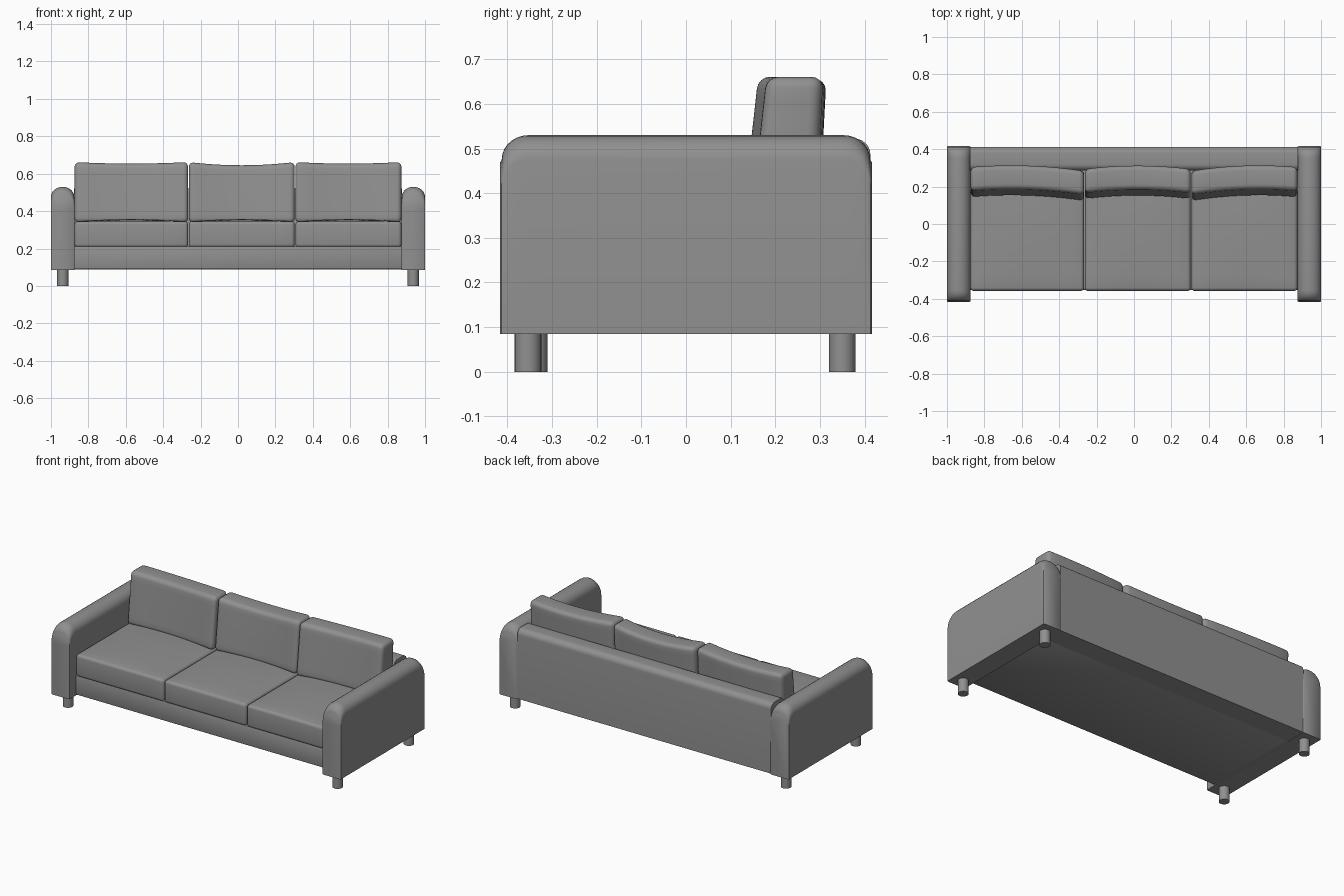
import bpy, bmesh, math
from mathutils import Vector

if "Cube" in bpy.data.objects:
    bpy.data.objects.remove(bpy.data.objects["Cube"])

# Dark grey upholstery
fabric = bpy.data.materials.new("dark_grey")
fabric.diffuse_color = (0.28, 0.28, 0.28, 1)
fabric.use_nodes = True
fabric.node_tree.nodes["Principled BSDF"].inputs["Base Color"].default_value = fabric.diffuse_color


def finish(bm, name, angle=40):
    bmesh.ops.recalc_face_normals(bm, faces=bm.faces)
    me = bpy.data.meshes.new(name)
    bm.to_mesh(me)
    bm.free()
    me.materials.append(fabric)
    ob = bpy.data.objects.new(name, me)
    bpy.context.collection.objects.link(ob)
    bpy.ops.object.select_all(action='DESELECT')
    ob.select_set(True)
    bpy.context.view_layer.objects.active = ob
    bpy.ops.object.shade_smooth_by_angle(angle=math.radians(angle))
    return ob


def rounded_box(lo, hi, bevel, segments=4):
    bm = bmesh.new()
    bmesh.ops.create_cube(bm, size=1)
    for v in bm.verts:
        v.co = Vector([lo[i] + (v.co[i] + 0.5) * (hi[i] - lo[i]) for i in range(3)])
    bmesh.ops.bevel(bm, geom=bm.edges[:], offset=bevel, segments=segments,
                    profile=0.5, affect='EDGES')
    return bm


def cushion(name, lo, hi, bevel, axes, deform):
    """Rounded box, sliced along the given axes, then bent by deform(u, v, w)."""
    bm = rounded_box(lo, hi, bevel)
    for a in axes:
        n = Vector((0, 0, 0))
        n[a] = 1
        for k in range(1, 10):
            p = Vector((0, 0, 0))
            p[a] = lo[a] + bevel + (hi[a] - lo[a] - 2 * bevel) * k / 10
            bmesh.ops.bisect_plane(bm, geom=bm.verts[:] + bm.edges[:] + bm.faces[:],
                                   plane_co=p, plane_no=n)
    for v in bm.verts:
        u = [2 * (v.co[i] - lo[i]) / (hi[i] - lo[i]) - 1 for i in range(3)]
        v.co += Vector(deform(*u))
    return finish(bm, name)


def loft(bm, rings):
    loops = [[bm.verts.new(p) for p in r] for r in rings]
    n = len(rings[0])
    for a, b in zip(loops, loops[1:]):
        for i in range(n):
            bm.faces.new((a[i], a[(i + 1) % n], b[(i + 1) % n], b[i]))
    bm.faces.new(loops[0])
    bm.faces.new(loops[-1])


# Arms: arched cross-section lofted front to back with rounded upper corners
def arm(name, cx):
    half = [(-0.417, 0.468, 0.0575), (-0.413, 0.475, 0.0625)]
    for k in range(1, 8):
        t = math.radians(90 * k / 7)
        half.append((-0.353 - 0.06 * math.cos(t), 0.475 + 0.055 * math.sin(t), 0.0625))
    stations = half + [(-y, z, w) for y, z, w in reversed(half)]
    rings = []
    for y, top, w in stations:
        arch = [(cx + w * math.cos(math.pi * k / 12), y,
                 top - 0.055 + 0.055 * math.sin(math.pi * k / 12)) for k in range(13)]
        rings.append([(cx + w, y, 0.085)] + arch + [(cx - w, y, 0.085)])
    bm = bmesh.new()
    loft(bm, rings)
    finish(bm, name)


for side, s in (("left", -1), ("right", 1)):
    arm(side + "_arm", s * 0.9375)

# Back frame: panel with a rounded top, run between the arms
y0, y1, top, r = 0.285, 0.413, 0.522, 0.035
prof = [(y0, 0.088)]
for cy, start in ((y0 + r, 180), (y1 - r, 90)):
    for k in range(7):
        a = math.radians(start - 15 * k)
        prof.append((cy + r * math.cos(a), top - r + r * math.sin(a)))
prof.append((y1, 0.088))
bm = bmesh.new()
loft(bm, [[(x, y, z) for y, z in prof] for x in (-0.877, 0.877)])
finish(bm, "back_frame")

# Seat base
finish(rounded_box((-0.877, -0.352, 0.09), (0.877, 0.29, 0.212), 0.004, 2), "seat_base")

# Seat and back cushions; the outer back cushions turn slightly inward
spans = (("left", -0.874, -0.267, -1), ("middle", -0.263, 0.303, 0),
         ("right", 0.307, 0.874, 1))
for label, xa, xb, turn in spans:
    def crown(u, v, w):
        return (0, 0, 0.012 * (1 - u * u) * (1 - v * v) * max(w, 0))

    def lean(u, v, w, turn=turn):
        bend = 0.018 * (1 - u * u) - 0.010 * turn * -u
        taper = 0.018 * w if v < 0 else 0.008 * w
        sag = (0.017 if turn == 0 else 0.008) * (1 - u * u) * max(w, 0)
        return (0, bend + taper, -sag)

    cushion(label + "_seat_cushion", (xa, -0.358, 0.206), (xb, 0.285, 0.345),
            0.018, (0, 1), crown)
    cushion(label + "_back_cushion", (xa, 0.150, 0.338), (xb, 0.287, 0.662),
            0.026, (0, 2), lean)

# Legs
for name, x, y in (("front_left_leg", -0.937, -0.34), ("front_right_leg", 0.937, -0.354),
                   ("back_left_leg", -0.937, 0.35), ("back_right_leg", 0.937, 0.35)):
    bm = bmesh.new()
    bmesh.ops.create_cone(bm, cap_ends=True, segments=24, radius1=0.03, radius2=0.03,
                          depth=0.095)
    bmesh.ops.translate(bm, verts=bm.verts, vec=(x, y, 0.0475))
    finish(bm, name)
